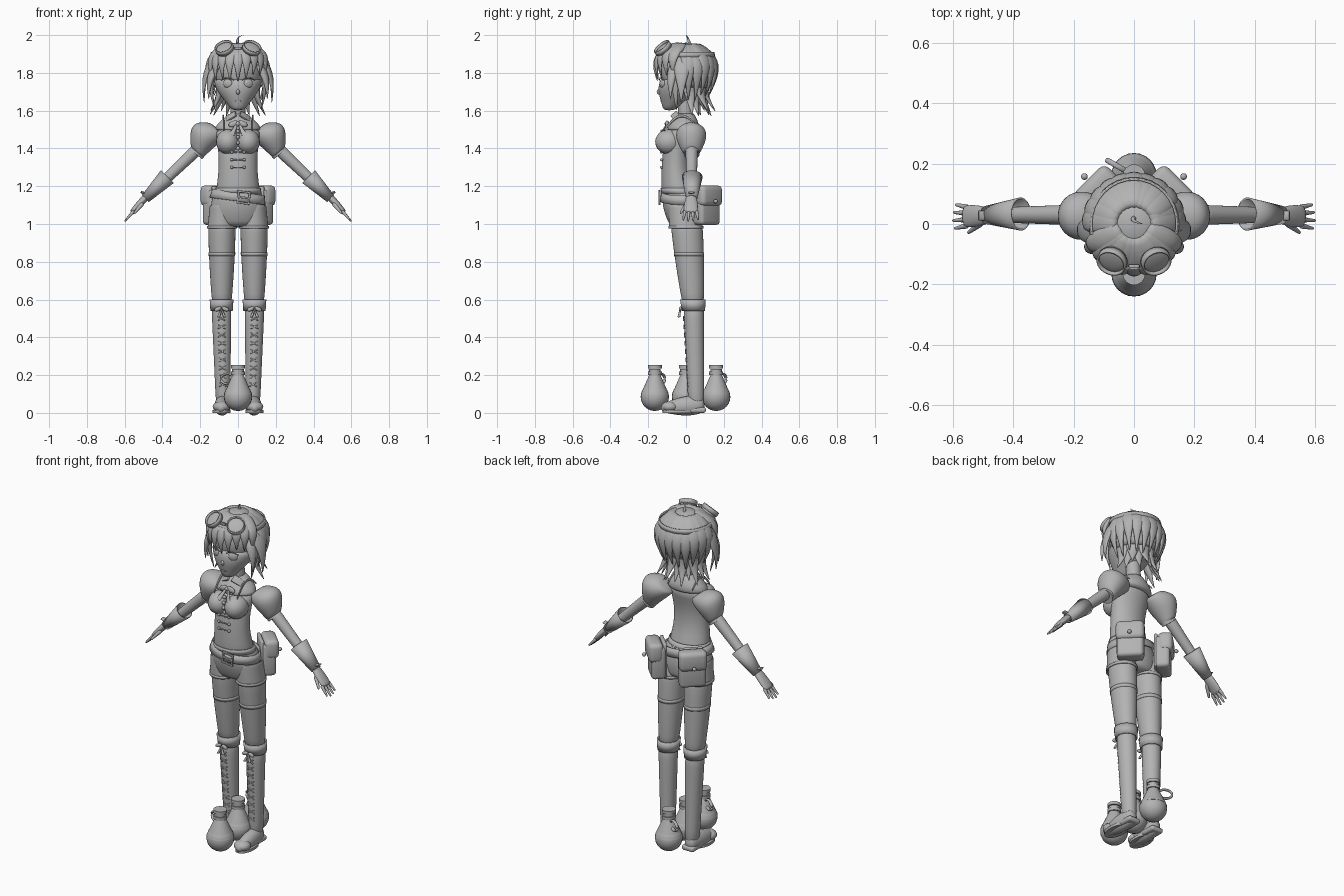
import bpy, bmesh, math, random
from mathutils import Vector, Matrix

random.seed(4)
if "Cube" in bpy.data.objects:
    bpy.data.objects.remove(bpy.data.objects["Cube"], do_unlink=True)

ACROSS, DEPTH, UP = Vector((1, 0, 0)), Vector((0, 1, 0)), Vector((0, 0, 1))
SHADE = (.45, .45, .45, 1)
grey = bpy.data.materials.new("plain_grey")
grey.use_nodes = True
grey.diffuse_color = SHADE
grey.node_tree.nodes["Principled BSDF"].inputs["Base Color"].default_value = SHADE


def finish(name, bm, smooth=False, thick=0):
    bmesh.ops.recalc_face_normals(bm, faces=bm.faces)
    mesh = bpy.data.meshes.new(name)
    bm.to_mesh(mesh)
    bm.free()
    mesh.materials.append(grey)
    mesh.polygons.foreach_set("use_smooth", [True] * len(mesh.polygons))
    if not smooth:
        mesh.set_sharp_from_angle(angle=math.radians(40))
    part = bpy.data.objects.new(name, mesh)
    bpy.context.scene.collection.objects.link(part)
    if thick:
        part.modifiers.new("Thickness", "SOLIDIFY").thickness = thick
    if smooth:
        part.modifiers.new("Rounding", "SUBSURF").levels = 1
    return part


def loft(name, points, radii, axis=None, up=DEPTH, sides=16, smooth=True, hollow=False, thick=0):
    """Skin a row of ellipses along a path."""
    bm = bmesh.new()
    rings = []
    for i, (point, (wide, deep)) in enumerate(zip(points, radii)):
        along = axis or points[min(i + 1, len(points) - 1)] - points[max(i - 1, 0)]
        u = along.cross(up).normalized()
        v = u.cross(along).normalized()
        turns = [math.tau * k / sides for k in range(sides)]
        rings.append([bm.verts.new(point + u * wide * math.cos(a) + v * deep * math.sin(a)) for a in turns])
    for low, high in zip(rings, rings[1:]):
        for k in range(sides):
            bm.faces.new((low[k - 1], low[k], high[k], high[k - 1]))
    if not hollow:
        bm.faces.new(rings[0])
        bm.faces.new(rings[-1])
    return finish(name, bm, smooth, thick)


def limb(name, start, end, first, last, bulge=0, bend=(0, 0, 0), up=None, steps=6, **options):
    """Tapered tube between two points, swelling and bending by a half sine wave."""
    start, end, bend = Vector(start), Vector(end), Vector(bend)
    first, last = (Vector(r) if isinstance(r, tuple) else Vector((r, r)) for r in (first, last))
    spots = [(i / steps, math.sin(math.pi * i / steps)) for i in range(steps + 1)]
    axis = None
    if up is None:
        axis = (end - start).normalized()
        axis = UP if abs(axis.z) > .8 else axis
    return loft(name, [start.lerp(end, t) + bend * wave for t, wave in spots],
                [first.lerp(last, t) * (1 + bulge * wave) for t, wave in spots], axis, up or DEPTH, **options)


def drum(name, start, end, first, last, **options):
    return limb(name, start, end, first, last, steps=1, smooth=False, sides=32, **options)


def sleeve(name, start, end, first, last, thick=.006):
    return drum(name, start, end, first, last, hollow=True, thick=thick)


def ball(name, place, size, turn=(0, 0, 0)):
    bm = bmesh.new()
    bmesh.ops.create_uvsphere(bm, u_segments=24, v_segments=12, radius=1)
    part = finish(name, bm)
    part.location, part.rotation_euler = place, turn
    part.scale = size if isinstance(size, tuple) else (size, size, size)
    return part


def box(name, place, size, turn=(0, 0, 0), bevel=.002):
    bm = bmesh.new()
    bmesh.ops.create_cube(bm, size=1, matrix=Matrix.Diagonal((*size, 1)))
    bmesh.ops.bevel(bm, geom=bm.edges[:], offset=bevel, segments=3, affect="EDGES", profile=.5)
    part = finish(name, bm)
    part.location, part.rotation_euler = place, turn
    return part


def lock(name, degrees, root, tip, bow, width):
    """Flat hair lock; root and tip are (distance from the head's axis, height)."""
    out = Matrix.Rotation(math.radians(degrees), 3, "Z") @ -DEPTH
    limb(name, out * root[0] + UP * root[1], out * tip[0] + UP * tip[1], (width, .02), (.002, .002),
         bulge=.6, bend=out * bow + UP * abs(bow) * .4, up=out, sides=8)


# Torso, neck and hips
limb("bodice", (0, -.03, 1.13), (0, -.02, 1.52), (.125, .1), (.125, .08), bulge=-.18, bend=(0, -.03, 0), sides=24)
limb("shoulders", (0, -.02, 1.49), (0, 0, 1.59), (.12, .08), (.04, .04), bulge=.25, sides=24)
limb("neck", (0, 0, 1.54), (0, -.01, 1.7), .04, .04)
limb("hips", (0, -.03, 1.19), (0, 0, .98), (.115, .09), (.12, .08), bulge=.25, sides=24)

# Head and face
ball("skull", (0, 0, 1.81), (.135, .135, .14))
limb("jaw", (0, -.09, 1.6), (0, 0, 1.78), .03, .13, bulge=.25, sides=24)
ball("nose", (0, -.14, 1.7), (.01, .015, .015))
box("mouth", (0, -.13, 1.65), (.03, .01, .005))

# Hair cap, open over the face
bm = bmesh.new()
bmesh.ops.create_uvsphere(bm, u_segments=32, v_segments=20, radius=.15, matrix=Matrix.Translation((0, 0, 1.81)))
centres = {face: face.calc_center_median() for face in bm.faces}
open_faces = [face for face, c in centres.items() if c.z < (1.86 if c.y < -.03 else 1.72)]
bmesh.ops.delete(bm, geom=open_faces, context="FACES")
finish("hair_cap", bm, thick=.01)

# Fringe, back locks and flared nape locks
for i in range(9):
    lock("fringe_lock", 16 * (i - 4), (.04, 1.95), (.15, random.uniform(1.75, 1.79)), .06, .04)
for i in range(11):
    turn = 95 + 17 * i
    lock("crown_lock", turn, (.05, 1.95), (.12, random.uniform(1.64, 1.68)), .075, .045)
    lock("nape_lock", turn + 8, (.11, 1.77), (random.uniform(.13, .17), random.uniform(1.56, 1.6)), -.03, .04)
limb("hair_sprig", (0, .02, 1.95), (.03, 0, 2), .01, .001, bend=(-.015, 0, .01), sides=8)

# Neck bow, bodice trim and buttons
ball("bow_knot", (0, -.1, 1.53), .013)
for i in range(4):
    ball("front_button", (0, -.125 - .01 * math.sin(i), 1.4 + .03 * i), .01)
sleeve("bodice_hem", (0, -.03, 1.16), (0, -.04, 1.19), (.125, .1), (.12, .095))

# Slanted belt and its buckle
TILT = .13
belt = sleeve("belt", -UP * .024, UP * .024, (.15, .12), (.14, .11))
belt.location, belt.rotation_euler.y = (0, -.02, 1.145), TILT
for end in (-1, 0, 1):
    box("buckle_bar", (.03, -.14, 1.14 + .03 * end), (.07, .01, .01), (0, TILT, 0))
    if end:
        box("buckle_post", (.03 + .03 * end, -.14, 1.14), (.01, .01, .06), (0, TILT, 0))

# Paired parts
for s in (1, -1):
    def at(x, y, z):
        return Vector((s * x, y, z))

    ball("bust", at(.054, -.09, 1.435), (.062, .073, .066))
    ball("eye", at(.055, -.125, 1.745), (.026, .012, .024), (0, 0, s * .4))
    limb("upper_lash", at(.02, -.14, 1.76), at(.09, -.12, 1.76), .003, .003, bend=(0, -.01, .015), sides=6)

    # Side hair
    lock("cheek_lock", s * 68, (.08, 1.92), (.13, 1.6), .05, .04)
    lock("side_lock", s * 82, (.08, 1.92), (.18, 1.64), .04, .05)
    lock("side_flick", s * 62, (.12, 1.85), (.175, 1.66), .02, .03)

    # Goggles resting on the hair
    centre, aim = at(.066, -.11, 1.915), at(.3, -.6, .74).normalized()
    drum("goggle_cup", centre - aim * .04, centre + aim * .02, .044, .047)
    sleeve("goggle_rim", centre + aim * .01, centre + aim * .035, .05, .05)
    ball("goggle_lens", centre + aim * .02, (.045, .045, .01), aim.to_track_quat("Z", "Y").to_euler())

    # Collar, bow and bodice buttons
    box("collar_flap", at(.036, -.055, 1.57), (.06, .01, .04), (-.75, s * .5, s * .4))
    ball("bow_loop", at(.024, -.1, 1.53), (.027, .01, .016), (0, s * .35, 0))
    limb("bow_tail", at(.006, -.1, 1.53), at(.034, -.14, 1.47), (.006, .004), (.016, .004), sides=8)
    for row in range(3):
        height = 1.3 + .04 * row
        ball("bodice_button", at(.033, -.13, height), .008)
        box("button_tab", at(.018, -.133, height), (.03, .006, .006))
    limb("shoulder_strap", at(.075, -.12, 1.49), at(.08, .06, 1.52), (.004, .008), (.004, .008), bend=(0, 0, .07), sides=8)

    # Hip pouches, turned outward and back
    yaw = -s * math.pi / 4
    hip, facing = at(.115, .108, 1.09), at(.7, .7, 0)
    box("pouch_body", hip, (.145, .08, .19), (0, 0, yaw), .02)
    box("pouch_flap", hip + facing * .015 + UP * .06, (.155, .08, .11), (0, 0, yaw), .025)
    box("pouch_back", hip - facing * .036 + UP * .01, (.13, .02, .2), (0, 0, yaw), .008)
    ball("pouch_stud", hip + facing * .07 + UP * .03, .011)

    # Puffed sleeve, arm and flared glove
    limb("puff_sleeve", at(.1, .025, 1.5), at(.22, .03, 1.37), .05, .04, bulge=.8, bend=at(.02, 0, .03), sides=24, steps=8)
    drum("sleeve_band", at(.205, .03, 1.39), at(.222, .03, 1.37), .042, .042)
    limb("arm", at(.19, .03, 1.42), at(.49, .03, 1.135), .035, .024)
    sleeve("glove_cuff", at(.375, .033, 1.25), at(.49, .03, 1.135), (.048, .055), (.026, .03))
    drum("glove_tab", at(.485, .028, 1.16), at(.515, .028, 1.17), (.006, .016), (.006, .016))

    # Hand
    limb("palm", at(.48, .028, 1.15), at(.565, .025, 1.06), (.018, .026), (.012, .035), bulge=.2)
    for i in range(4):
        knuckle = at(.55, .02 * i - .005, 1.07)
        reach = at(.66, .1 * (i - 1.5), -.75) * (.08 - .01 * abs(i - 1.3))
        limb("finger", knuckle, knuckle + reach, .011, .005, sides=8)
    limb("thumb", at(.505, .005, 1.11), at(.55, -.03, 1.055), .014, .006, sides=8)

    # Shorts and legs
    limb("shorts_leg", at(.085, -.01, 1.1), at(.085, 0, .975), (.065, .085), (.077, .09), hollow=True, thick=.006, sides=24)
    sleeve("shorts_hem", at(.085, 0, .99), at(.085, 0, .975), (.08, .092), (.08, .092))
    limb("leg", at(.085, 0, 1.04), at(.086, .04, .55), (.074, .086), (.05, .055), bulge=.08, sides=24)
    sleeve("stocking_band", at(.085, .015, .85), at(.085, .017, .83), (.071, .08), (.07, .079), .004)

    # Tall boot
    limb("boot_shaft", at(.088, .04, .59), at(.079, .055, .02), (.054, .056), (.037, .042), sides=24)
    sleeve("boot_cuff", at(.087, .036, .6), at(.087, .04, .54), (.063, .068), (.059, .061), .008)
    limb("boot_foot", at(.08, .1, .045), at(.09, -.135, .025), (.03, .04), (.02, .02), bulge=.7, up=UP)
    ball("boot_toe", at(.088, -.085, .032), (.046, .045, .03))
    drum("boot_sole", at(.087, -.04, 0), at(.087, -.04, .015), (.048, .085), (.048, .085))
    box("boot_heel", at(.08, .06, .015), (.078, .09, .03), (0, 0, 0), .012)

    # Crossed laces and the bow at the boot top
    for row in range(9):
        rise = row / 8
        for d in (1, -1):
            box("boot_lace", at(.08 + .008 * rise, .01 - .023 * rise, .15 + .35 * rise), (.045, .008, .006), (0, d * .5, 0))
    for d in (1, -1):
        knot = at(.087, -.03, .55)
        ball("boot_bow_loop", knot + ACROSS * d * .02, (.02, .008, .011), (0, d * .4, 0))
        limb("boot_tassel", knot, knot + Vector((d * .017, -.008, -.045)), .004, .009, sides=8)

# Goggle strap and bridge
sleeve("goggle_strap", (0, 0, 1.885), (0, 0, 1.91), (.15, .155), (.144, .15))
box("goggle_bridge", (0, -.14, 1.93), (.035, .012, .014))

# Three corked flasks with loop handles
for y in (-.165, 0, .16):
    foot = DEPTH * y
    ball("flask_bulb", foot + UP * .085, .075)
    limb("flask_shoulder", foot + UP * .1, foot + UP * .2, .074, .03, smooth=False, sides=24)
    for part, height, radius in (("flask_collar", .2, .037), ("flask_neck", .215, .031), ("flask_stopper", .235, .037)):
        drum(part, foot + UP * height, foot + UP * (height + .018), radius, radius)
    out = Vector((-.87, .5, 0))
    turns = [math.tau * k / 12 for k in range(13)]
    loop = [foot + out * (.065 + .04 * math.cos(a)) + UP * (.18 + .028 * math.sin(a)) for a in turns]
    loft("flask_handle", loop, [(.007, .01)] * len(loop), up=out.cross(UP), sides=8)
